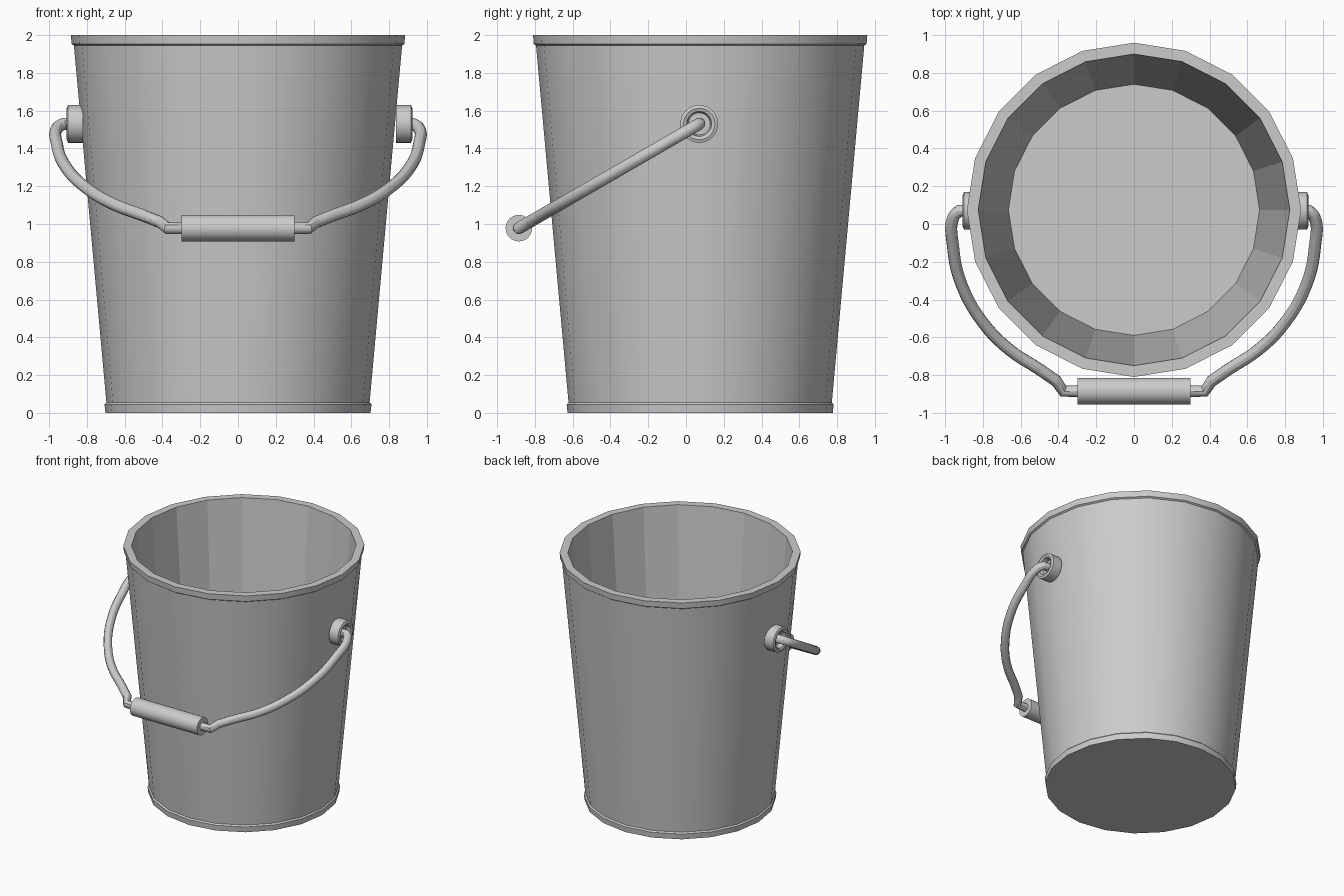
import bpy, bmesh, math
from mathutils import Matrix

if "Cube" in bpy.data.objects:
    bpy.data.objects.remove(bpy.data.objects["Cube"])

CY = 0.075  # bucket axis is behind the origin because the handle hangs forward


def lathe(name, profile, sides, matrix, flat_from=None):
    """Spin a (radius, height) profile around its axis; radius 0 closes an end."""
    bm = bmesh.new()
    rings = []
    for r, h in profile:
        if r == 0:
            rings.append([bm.verts.new((0, 0, h))] * sides)
        else:
            rings.append([bm.verts.new((r * math.cos(a), r * math.sin(a), h))
                          for a in (2 * math.pi * i / sides for i in range(sides))])
    for k, (lo, hi) in enumerate(zip(rings, rings[1:])):
        for i in range(sides):
            j = (i + 1) % sides
            corners = list(dict.fromkeys((lo[i], lo[j], hi[j], hi[i])))
            face = bm.faces.new(corners)
            face.material_index = 1 if flat_from is not None and k >= flat_from else 0
    bmesh.ops.recalc_face_normals(bm, faces=bm.faces)
    bm.transform(matrix)
    mesh = bpy.data.meshes.new(name)
    # remember which faces stay flat, then drop the temporary marker
    flat = [f.material_index == 1 for f in bm.faces]
    for f in bm.faces:
        f.material_index = 0
    bm.to_mesh(mesh)
    bm.free()
    obj = bpy.data.objects.new(name, mesh)
    bpy.context.collection.objects.link(obj)
    smooth(obj)
    for poly, is_flat in zip(mesh.polygons, flat):
        if is_flat:
            poly.use_smooth = False
    return obj


def smooth(obj):
    bpy.ops.object.select_all(action='DESELECT')
    obj.select_set(True)
    bpy.context.view_layer.objects.active = obj
    bpy.ops.object.shade_smooth_by_angle(angle=math.radians(30))


# Bucket: base band, tapered wall, rim, faceted inside and floor
lathe("bucket_body", [
    (0, 0), (0.702, 0), (0.707, 0.045), (0.697, 0.055),
    (0.869, 1.945), (0.881, 1.953), (0.885, 2.0),
    (0.825, 2.0), (0.665, 0.05), (0, 0.05)],
    20, Matrix.Translation((0, CY, 0)), flat_from=6)

# Recessed ears that hold the handle, facing outwards on each side
for side, label, shift in ((1, "right", 0.008), (-1, "left", -0.008)):
    place = (Matrix.Translation((0, 0.07, 1.53))
             @ Matrix.Rotation(side * math.pi / 2, 4, 'Y'))
    lathe("handle_ear_" + label, [
        (0, 0.828 + shift), (0.1, 0.828 + shift), (0.1, 0.908 + shift),
        (0.083, 0.915 + shift), (0.066, 0.908 + shift),
        (0.058, 0.87 + shift), (0, 0.87 + shift)], 32, place)

# Wire handle: half path as (x, fraction of the way from pivot to grip)
half = [(0.87, 0), (0.925, 0), (0.954, 0.03), (0.958, 0.2), (0.913, 0.41),
        (0.80, 0.62), (0.66, 0.77), (0.5, 0.88), (0.41, 0.945),
        (0.375, 1), (0.28, 1)]
path = half + [(-x, t) for x, t in reversed(half)]
curve = bpy.data.curves.new("handle_wire", 'CURVE')
curve.dimensions = '3D'
curve.bevel_depth = 0.032
curve.bevel_resolution = 4
curve.use_fill_caps = True
curve.resolution_u = 5
spline = curve.splines.new('BEZIER')
spline.bezier_points.add(len(path) - 1)
for p, (x, t) in zip(spline.bezier_points, path):
    p.co = (x, 0.07 - 0.955 * t, 1.53 - 0.552 * t)
    kind = 'VECTOR' if abs(x) < 0.45 or abs(x) < 0.93 and t == 0 else 'AUTO'
    p.handle_left_type = p.handle_right_type = kind
wire = bpy.data.objects.new("handle_wire", curve)
bpy.context.collection.objects.link(wire)
bpy.ops.object.select_all(action='DESELECT')
wire.select_set(True)
bpy.context.view_layer.objects.active = wire
bpy.ops.object.convert(target='MESH')
smooth(bpy.context.view_layer.objects.active)

# Grip in the middle of the handle
lathe("handle_grip", [(0, -0.3), (0.07, -0.3), (0.07, 0.3), (0, 0.3)], 32,
      Matrix.Translation((0, -0.885, 0.978)) @ Matrix.Rotation(math.pi / 2, 4, 'Y'))
